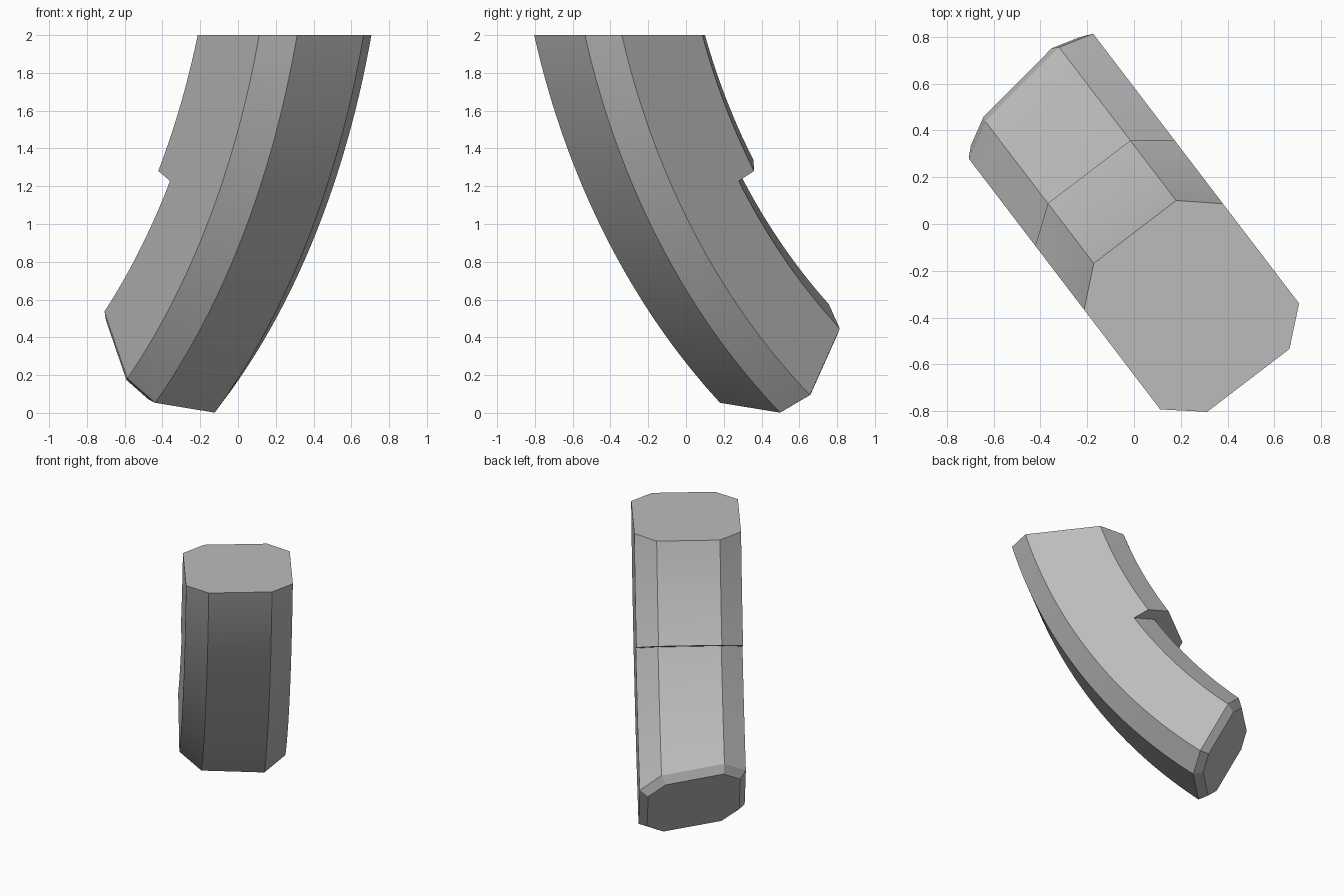
import bpy, bmesh
from math import asin, sin, cos, pi, radians
from mathutils import Vector

cube = bpy.data.objects.get("Cube")
if cube:
    bpy.data.objects.remove(cube)

# Body is swept on an arc in a vertical plane: u = sweep direction, v = across
U = Vector((-0.607, 0.795, 0))
V = Vector((0.795, 0.607, 0))
CU, CZ = 3.02, 3.08            # arc centre
OUTER = (3.872, 3.997)         # radii of outer chamfer edge and outer face
UPPER = (3.36, 3.235)          # inner chamfer edge and inner face, upper part
LOWER = (3.475, 3.35)          # the same below the step
WIDTH = (-0.392, -0.239, 0.204, 0.355)
STEPS = 28

# Cutting planes, positive above the plane
def top_plane(u, v, z):
    return z - 2.0

def step_plane(u, v, z):
    return z - 1.235 - 0.52 * (u - 0.094)

def end_plane(u, v, z):
    return z + 0.758 - 1.77 * u + 0.363 * v


def arc_point(r, a):
    return CU - r * cos(a), CZ - r * sin(a)


def angle_at(plane, r, v):
    """Arc angle where the edge of radius r crosses the plane."""
    lo, hi = 0.0, pi / 2
    for _ in range(40):
        mid = (lo + hi) / 2
        u, z = arc_point(r, mid)
        if plane(u, v, z) > 0:
            lo = mid
        else:
            hi = mid
    return lo


def section(inner):
    """Chamfered rectangle as (radius, across) pairs; last four are inner."""
    a, b, c, d = WIDTH
    chamfer, face = inner
    return [(OUTER[0], a), (OUTER[1], b), (OUTER[1], c), (OUTER[0], d),
            (chamfer, d), (face, c), (face, b), (chamfer, a)]


def sweep(bm, inner, start, end):
    """Tube of chamfered sections between two planes; returns end rings."""
    rings = []
    prof = section(inner)
    spans = [(angle_at(start, r, v), angle_at(end, r, v)) for r, v in prof]
    for i in range(STEPS + 1):
        t = i / STEPS
        ring = []
        for (r, v), (a0, a1) in zip(prof, spans):
            u, z = arc_point(r, a0 + (a1 - a0) * t)
            ring.append(bm.verts.new(U * u + V * v + Vector((0, 0, z))))
        rings.append(ring)
    n = len(prof)
    for lower, upper in zip(rings, rings[1:]):
        for k in range(n):
            m = (k + 1) % n
            bm.faces.new((lower[k], lower[m], upper[m], upper[k]))
    return rings[0], rings[-1]


bm = bmesh.new()
top, step_up = sweep(bm, UPPER, top_plane, step_plane)
step_low, end = sweep(bm, LOWER, step_plane, end_plane)

# Top cap, step ledge and end cap
bm.faces.new(top)
ledge = [step_up[4:], step_low[4:]]
for k in range(3):
    bm.faces.new((ledge[0][k], ledge[0][k + 1], ledge[1][k + 1], ledge[1][k]))
end_cap = bm.faces.new(end)
bmesh.ops.remove_doubles(bm, verts=bm.verts, dist=0.0005)
bmesh.ops.recalc_face_normals(bm, faces=bm.faces)

# Raised, bevelled base plate
bmesh.ops.inset_region(bm, faces=[end_cap], thickness=0.05, depth=0.05,
                       use_even_offset=True)

mesh = bpy.data.meshes.new("curved_body")
bm.to_mesh(mesh)
bm.free()
body = bpy.data.objects.new("curved_body", mesh)
bpy.context.collection.objects.link(body)

# Single grey material
grey = bpy.data.materials.new("plain_grey")
grey.use_nodes = True
colour = (0.5, 0.5, 0.5, 1)
grey.diffuse_color = colour
grey.node_tree.nodes["Principled BSDF"].inputs["Base Color"].default_value = colour
mesh.materials.append(grey)

# Smooth along the curve, sharp at the chamfers
bpy.ops.object.select_all(action='DESELECT')
body.select_set(True)
bpy.context.view_layer.objects.active = body
bpy.ops.object.shade_smooth_by_angle(angle=radians(20))
